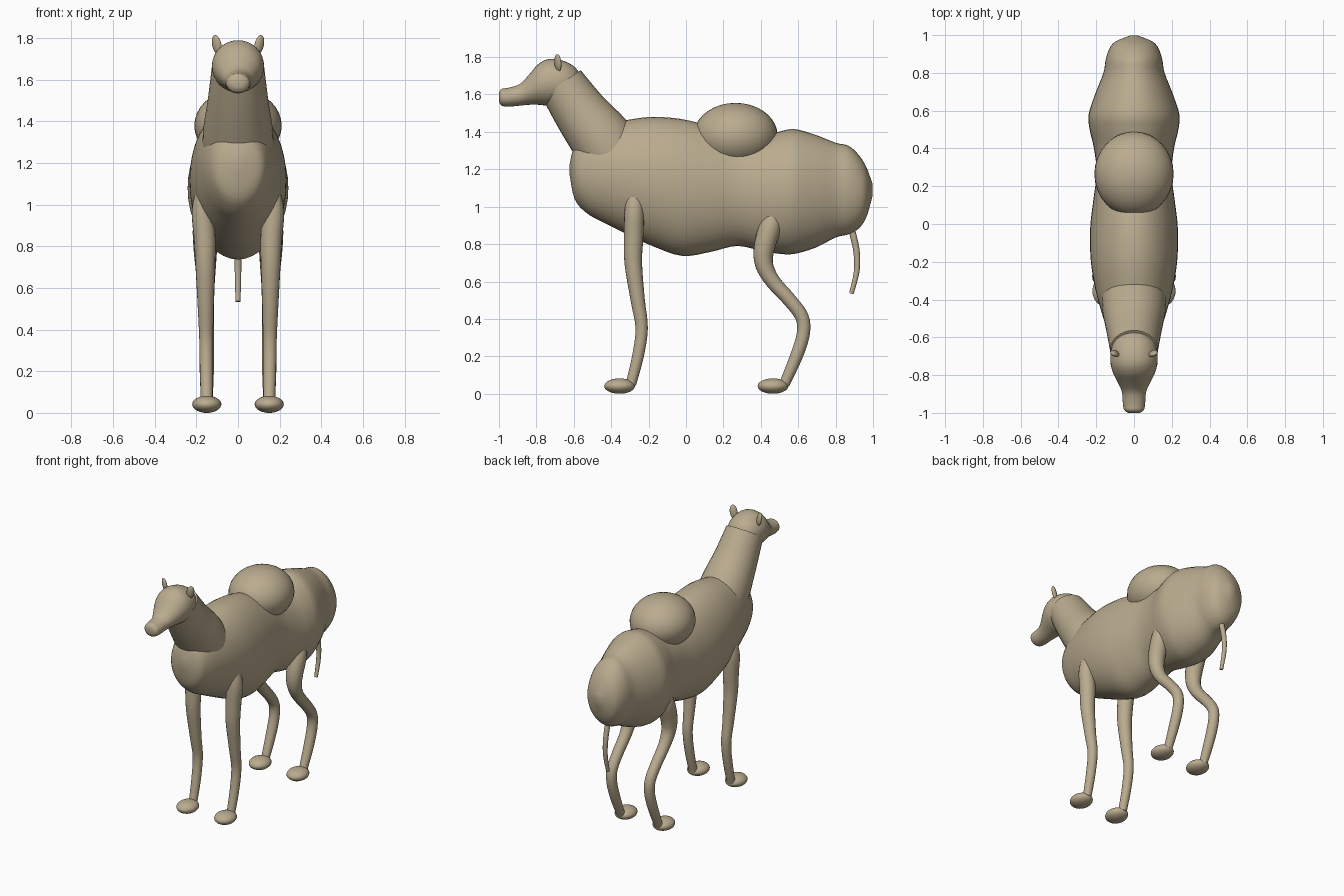
import bpy, bmesh, math
from mathutils import Vector

if "Cube" in bpy.data.objects:
    bpy.data.objects.remove(bpy.data.objects["Cube"])

tan = bpy.data.materials.new("tan_hide")
tan.diffuse_color = (0.49, 0.41, 0.275, 1)
tan.use_nodes = True
tan.node_tree.nodes["Principled BSDF"].inputs["Base Color"].default_value = tan.diffuse_color


def smooth_rows(rows, n=4):
    """Catmull-Rom resampling of rows of numbers."""
    out = []
    for i in range(len(rows) - 1):
        a, b, c, d = (rows[max(i - 1, 0)], rows[i], rows[i + 1],
                      rows[min(i + 2, len(rows) - 1)])
        for k in range(n):
            t = k / n
            out.append([0.5 * (2 * q + (r - p) * t + (2 * p - 5 * q + 4 * r - s) * t * t
                               + (3 * q - p - 3 * r + s) * t ** 3)
                        for p, q, r, s in zip(a, b, c, d)])
    out.append(list(rows[-1]))
    return out


def finish(name, bm, angle=50):
    bmesh.ops.recalc_face_normals(bm, faces=bm.faces)
    me = bpy.data.meshes.new(name)
    bm.to_mesh(me)
    bm.free()
    me.materials.append(tan)
    ob = bpy.data.objects.new(name, me)
    bpy.context.collection.objects.link(ob)
    bpy.ops.object.select_all(action='DESELECT')
    ob.select_set(True)
    bpy.context.view_layer.objects.active = ob
    bpy.ops.object.shade_smooth_by_angle(angle=math.radians(angle))
    return ob


def skin(name, rings, sides):
    """Loft ellipses given as (centre, half axis, half axis)."""
    bm = bmesh.new()
    loops = []
    for c, u, v in rings:
        loops.append([bm.verts.new(c + u * math.cos(2 * math.pi * k / sides)
                                   + v * math.sin(2 * math.pi * k / sides))
                      for k in range(sides)])
    for a, b in zip(loops, loops[1:]):
        for k in range(sides):
            j = (k + 1) % sides
            bm.faces.new((a[k], a[j], b[j], b[k]))
    bm.faces.new(loops[0])
    bm.faces.new(loops[-1])
    return finish(name, bm)


def loft(name, sections, sides=40):
    """Sections along y: (y, bottom z, top z, half width)."""
    return skin(name, [(Vector((0, y, (b + t) / 2)), Vector((w, 0, 0)),
                        Vector((0, 0, (t - b) / 2)))
                       for y, b, t, w in smooth_rows(sections)], sides)


def tube(name, path, sides=20):
    """Round tube through (x, y, z, radius)."""
    rows = smooth_rows(path)
    rings = []
    for i, r in enumerate(rows):
        d = Vector(rows[min(i + 1, len(rows) - 1)][:3]) - Vector(rows[max(i - 1, 0)][:3])
        u = Vector((1, 0, 0))
        u = (u - d * (u.dot(d) / d.length_squared)).normalized()
        rings.append((Vector(r[:3]), u * r[3], d.normalized().cross(u) * r[3]))
    return skin(name, rings, sides)


def ellipsoid(name, centre, radii, tilt=(0, 0, 0)):
    bm = bmesh.new()
    bmesh.ops.create_uvsphere(bm, u_segments=32, v_segments=18, radius=1)
    for v in bm.verts:
        v.co = Vector([a * b for a, b in zip(v.co, radii)])
    ob = finish(name, bm)
    ob.location, ob.rotation_euler = centre, tilt
    return ob


# Barrel body with rounded chest and rump
loft("body", [
    (-0.622, 1.17, 1.23, 0.02), (-0.595, 1.04, 1.33, 0.11), (-0.53, 0.965, 1.40, 0.15),
    (-0.44, 0.915, 1.44, 0.18), (-0.32, 0.855, 1.463, 0.21), (-0.18, 0.79, 1.48, 0.23),
    (-0.02, 0.737, 1.468, 0.232), (0.13, 0.758, 1.43, 0.215), (0.27, 0.79, 1.39, 0.198),
    (0.40, 0.765, 1.38, 0.212), (0.50, 0.748, 1.402, 0.235), (0.58, 0.748, 1.415, 0.24),
    (0.69, 0.78, 1.385, 0.205), (0.80, 0.835, 1.342, 0.162), (0.87, 0.853, 1.325, 0.15),
    (0.925, 0.885, 1.275, 0.132), (0.965, 0.945, 1.21, 0.10), (0.998, 1.06, 1.12, 0.02)])

# Hump
ellipsoid("hump", (0, 0.265, 1.38), (0.21, 0.225, 0.175))

# Neck
tube("neck", [(0, -0.39, 1.27, 0.17), (0, -0.455, 1.365, 0.167),
              (0, -0.56, 1.50, 0.146), (0, -0.668, 1.66, 0.126)], 32)

# Head with tapered muzzle
loft("head", [
    (-0.56, 1.62, 1.69, 0.03), (-0.59, 1.57, 1.742, 0.085), (-0.65, 1.55, 1.778, 0.118),
    (-0.73, 1.54, 1.79, 0.125), (-0.79, 1.545, 1.762, 0.11), (-0.84, 1.545, 1.705, 0.085),
    (-0.89, 1.54, 1.655, 0.064), (-0.95, 1.535, 1.636, 0.059),
    (-0.985, 1.54, 1.63, 0.052), (-1.0, 1.56, 1.61, 0.03)], 32)

# Tail
tube("tail", [(0, 0.86, 0.95, 0.018), (0, 0.893, 0.85, 0.018), (0, 0.913, 0.75, 0.017),
              (0, 0.912, 0.65, 0.015), (0, 0.884, 0.535, 0.012)], 12)

# Legs, feet and ears on both sides
for s, side in ((-1, "left"), (1, "right")):
    tube("front_leg_" + side, [(s * x, y, z, r) for x, y, z, r in (
        (0.155, -0.275, 1.07, 0.045), (0.17, -0.277, 0.97, 0.052), (0.16, -0.28, 0.84, 0.052),
        (0.157, -0.282, 0.70, 0.047), (0.155, -0.258, 0.50, 0.038),
        (0.153, -0.237, 0.35, 0.033), (0.152, -0.257, 0.20, 0.031),
        (0.15, -0.295, 0.05, 0.028))])
    tube("hind_leg_" + side, [(s * x, y, z, r) for x, y, z, r in (
        (0.15, 0.475, 0.97, 0.05), (0.157, 0.45, 0.89, 0.06), (0.157, 0.418, 0.78, 0.056),
        (0.155, 0.418, 0.69, 0.048), (0.153, 0.465, 0.60, 0.04), (0.152, 0.555, 0.50, 0.037),
        (0.151, 0.62, 0.41, 0.036), (0.15, 0.627, 0.32, 0.035), (0.15, 0.59, 0.20, 0.034),
        (0.15, 0.525, 0.05, 0.028))])
    for part, y in (("front", -0.355), ("hind", 0.465)):
        ellipsoid(part + "_foot_" + side, (s * 0.15, y, 0.041), (0.07, 0.082, 0.041))
    ellipsoid("ear_" + side, (s * 0.102, -0.685, 1.768), (0.025, 0.015, 0.048),
              (math.radians(10), s * math.radians(8), s * math.radians(35)))
